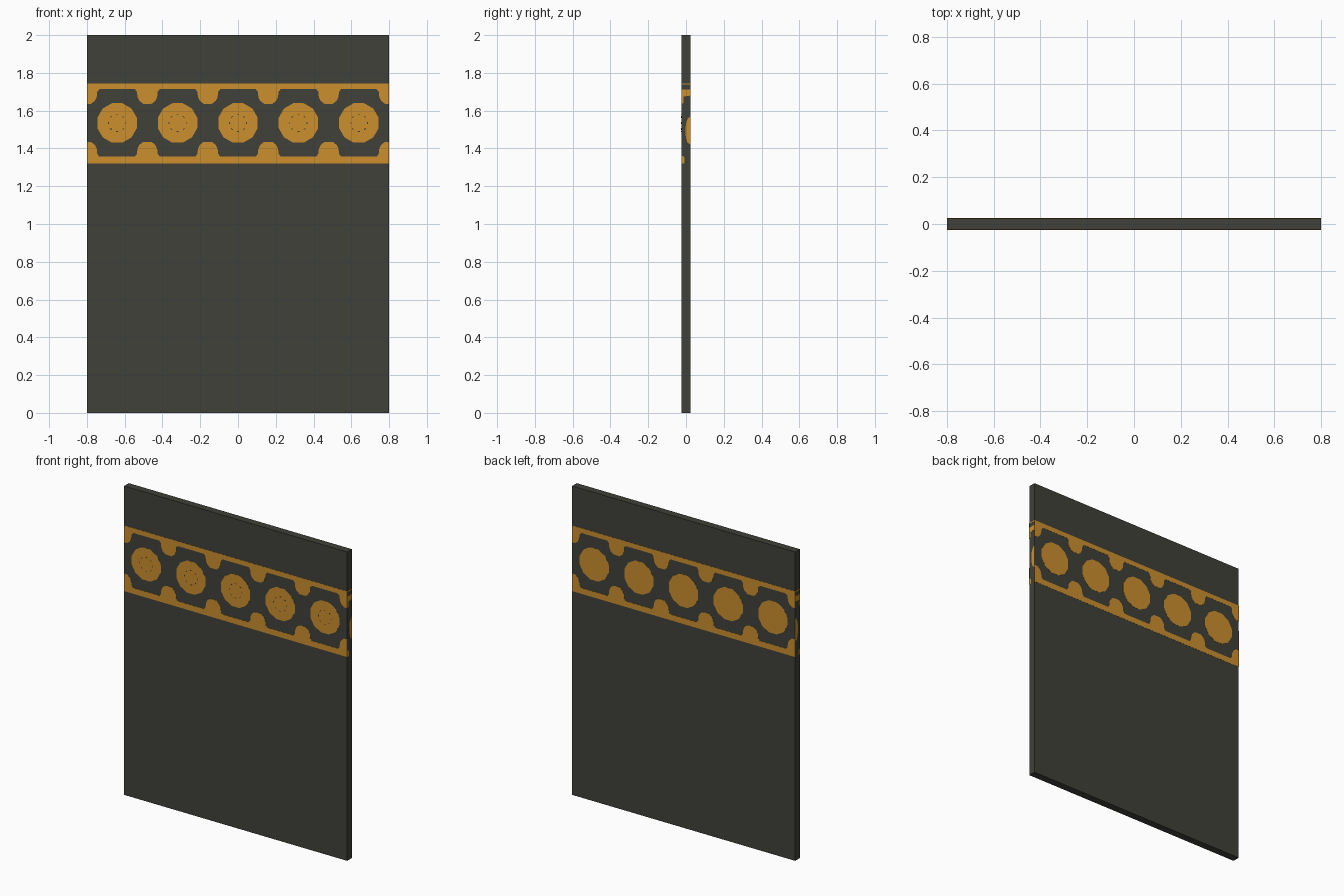
import bpy, bmesh, math
from mathutils import Vector

if "Cube" in bpy.data.objects:
    bpy.data.objects.remove(bpy.data.objects["Cube"])


def material(name, rgb):
    m = bpy.data.materials.new(name)
    m.diffuse_color = (*rgb, 1)
    m.use_nodes = True
    m.node_tree.nodes["Principled BSDF"].inputs["Base Color"].default_value = m.diffuse_color
    return m


charcoal = material("charcoal", (0.052, 0.052, 0.042))
gold = material("gold", (0.60, 0.275, 0.027))

W, D, T = 0.80, 0.025, 0.001        # half width, half depth, inlay thickness
TOP, BOTTOM, MID = 1.745, 1.32, 1.535

# The four upright faces: horizontal direction and outward normal
FACES = {
    "front": (Vector((1, 0, 0)), Vector((0, -1, 0)), D),
    "back": (Vector((-1, 0, 0)), Vector((0, 1, 0)), D),
    "right": (Vector((0, 1, 0)), Vector((1, 0, 0)), W),
    "left": (Vector((0, 1, 0)), Vector((-1, 0, 0)), W),
}


def plates(name, outlines, face, mat, lift=0.0):
    """Thin plates with the given (u, z) outlines, laid on one face."""
    across, normal, dist = FACES[face]
    bm = bmesh.new()
    for pts in outlines:
        inner = [bm.verts.new(across * u + normal * (dist - T) + Vector((0, 0, z))) for u, z in pts]
        f = bm.faces.new(inner)
        res = bmesh.ops.extrude_face_region(bm, geom=[f])
        moved = [g for g in res["geom"] if isinstance(g, bmesh.types.BMVert)]
        bmesh.ops.translate(bm, verts=moved, vec=normal * (T + lift))
    bmesh.ops.recalc_face_normals(bm, faces=bm.faces)
    me = bpy.data.meshes.new(name)
    bm.to_mesh(me)
    bm.free()
    me.materials.append(mat)
    ob = bpy.data.objects.new(name, me)
    bpy.context.collection.objects.link(ob)


# Main slab
bpy.ops.mesh.primitive_cube_add(size=1, location=(0, 0, 1))
slab = bpy.context.object
slab.name = "slab"
slab.scale = (2 * (W - T), 2 * (D - T), 2)
bpy.ops.object.transform_apply(location=True, scale=True, rotation=False)
slab.data.materials.append(charcoal)

# Scalloped border strip, hanging (sign -1) or standing (sign +1)
LOBE = [(-0.066, 0), (-0.055, 0.014), (-0.052, 0.042), (-0.042, 0.062), (-0.022, 0.078),
        (0.022, 0.078), (0.042, 0.062), (0.052, 0.042), (0.055, 0.014), (0.066, 0)]
HALF = [(0, 0.078)] + LOBE[5:]


def border(edge, base, sign):
    pts = [(-W, edge)]
    pts += [(-W + x, base + sign * h) for x, h in HALF]
    for i in range(4):
        pts += [(-0.48 + 0.32 * i + x, base + sign * h) for x, h in LOBE]
    pts += [(W - x, base + sign * h) for x, h in reversed(HALF)]
    return pts + [(W, edge)]


def disc(u, r, n=12):
    return [(u + r * math.cos(math.tau * (k + .5) / n), MID + r * math.sin(math.tau * (k + .5) / n))
            for k in range(n)]


def dash(u, r, a, half=0.13, w=0.002):
    return [(u + q * math.cos(b), MID + q * math.sin(b))
            for q, b in ((r - w, a - half), (r + w, a - half), (r + w, a + half), (r - w, a + half))]


centres = [-0.64 + 0.32 * i for i in range(5)]
for face in ("front", "back"):
    plates(face + "_upper_border", [border(TOP, 1.714, -1)], face, gold)
    plates(face + "_lower_border", [border(BOTTOM, 1.357, 1)], face, gold)
    plates(face + "_medallions", [disc(u, 0.108) for u in centres], face, gold)

# Faint broken ring engraved in each front medallion
plates("front_medallion_rings",
       [dash(u, 0.046, math.tau * k / 8) for u in centres for k in range(8)],
       "front", charcoal, 0.0003)

# Pattern wrapped around the narrow edges
for face in ("right", "left"):
    plates(face + "_edge_border", [
        [(-D, 1.738), (D, 1.738), (D, TOP), (-D, TOP)],
        [(-D, 1.637), (-0.014, 1.64), (-0.012, 1.675), (D, 1.68), (D, 1.712), (-D, 1.712)],
        [(-D, BOTTOM), (-0.008, BOTTOM), (-0.008, 1.35), (-0.014, 1.36), (-D, 1.36)],
    ], face, gold)
    plates(face + "_edge_medallion", [
        [(D, 1.42), (0.008, 1.43), (0, 1.455), (-0.004, 1.49), (0, 1.535), (0.01, 1.56), (D, 1.57)]],
        face, gold)
